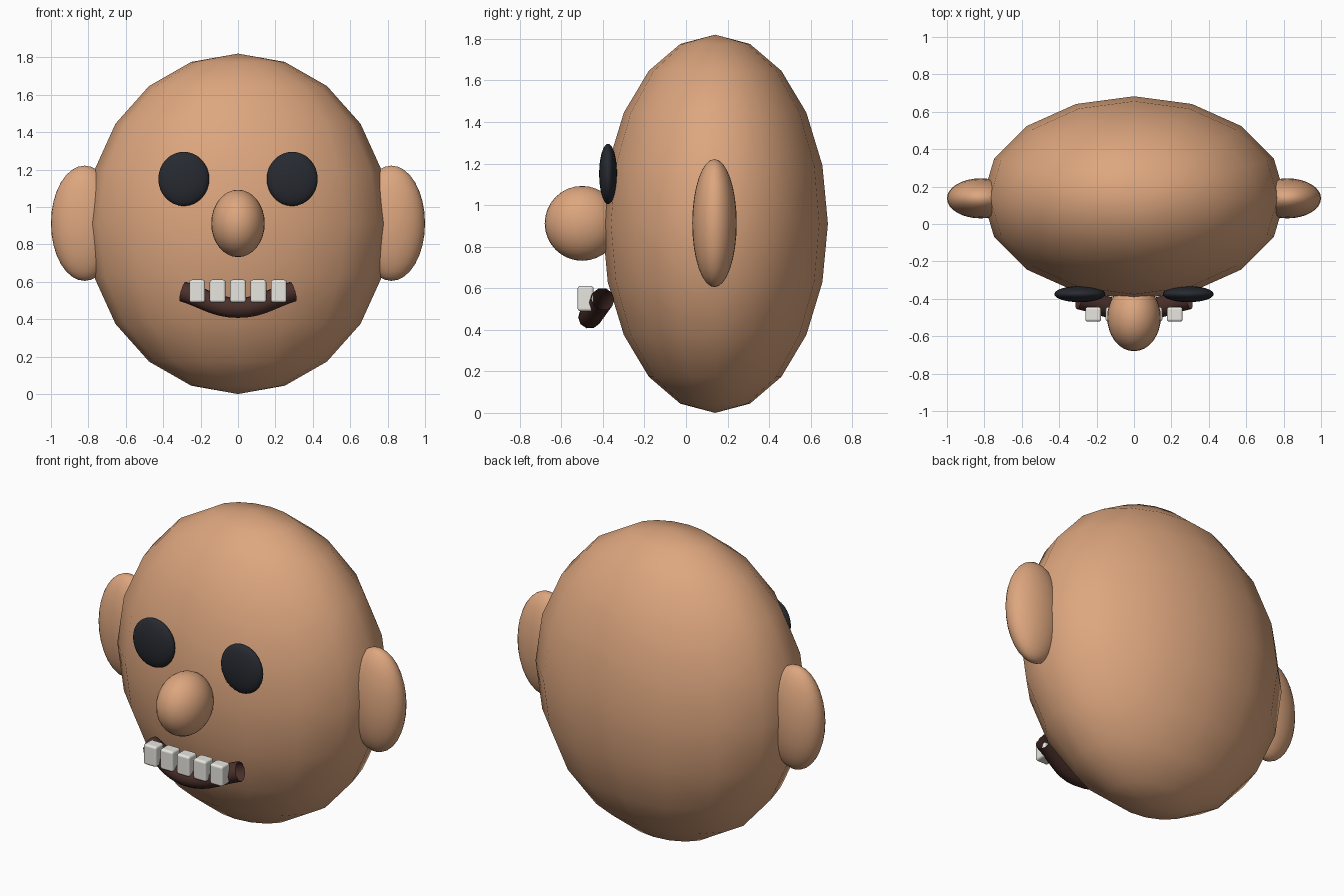
import bpy

if "Cube" in bpy.data.objects:
    bpy.data.objects.remove(bpy.data.objects["Cube"])


def material(name, rgb):
    m = bpy.data.materials.new(name)
    m.diffuse_color = (*rgb, 1)
    m.use_nodes = True
    m.node_tree.nodes["Principled BSDF"].inputs["Base Color"].default_value = m.diffuse_color
    return m


SKIN = material("skin", (0.72, 0.38, 0.21))
DARK = material("eye_dark", (0.02, 0.023, 0.03))
LIP = material("lip", (0.07, 0.03, 0.024))
WHITE = material("enamel", (0.8, 0.79, 0.74))


def ellipsoid(name, loc, radii, mat, segments=32, rings=16):
    bpy.ops.mesh.primitive_uv_sphere_add(
        segments=segments, ring_count=rings, radius=1, location=loc)
    ob = bpy.context.object
    ob.name = name
    ob.scale = radii
    bpy.ops.object.transform_apply(location=False, rotation=False, scale=True)
    bpy.ops.object.shade_smooth()
    ob.data.materials.append(mat)
    return ob


# Head (coarse sphere) and nose
ellipsoid("head", (0, 0.14, 0.91), (0.81, 0.543, 0.91), SKIN, 16, 10)
ellipsoid("nose", (0, -0.5, 0.912), (0.143, 0.18, 0.18), SKIN)

# Ears and eyes, one per side
for side, label in ((-1, "left"), (1, "right")):
    ellipsoid("ear_" + label, (side * 0.82, 0.137, 0.913),
              (0.18, 0.107, 0.308), SKIN)
    ellipsoid("eye_" + label, (side * 0.29, -0.375, 1.15),
              (0.136, 0.043, 0.145), DARK)

# Mouth: open-ended tube along a smile curve
curve = bpy.data.curves.new("mouth", 'CURVE')
curve.dimensions = '3D'
curve.bevel_depth = 0.056
curve.bevel_resolution = 3
curve.resolution_u = 8
spline = curve.splines.new('BEZIER')
spline.bezier_points.add(2)
path = [(-0.295, -0.4, 0.548), (0, -0.463, 0.461), (0.295, -0.4, 0.548)]
for point, co in zip(spline.bezier_points, path):
    point.co = co
    point.handle_left_type = point.handle_right_type = 'AUTO'
mouth = bpy.data.objects.new("mouth", curve)
bpy.context.collection.objects.link(mouth)
curve.materials.append(LIP)

# Teeth: a straight row of rounded blocks
for i in range(5):
    bpy.ops.mesh.primitive_cube_add(size=1, location=((i - 2) * 0.109, -0.483, 0.55))
    tooth = bpy.context.object
    tooth.name = f"tooth_{i + 1}"
    tooth.scale = (0.085, 0.078, 0.122)
    bpy.ops.object.transform_apply(location=False, rotation=False, scale=True)
    bpy.ops.object.shade_smooth()
    bevel = tooth.modifiers.new("bevel", 'BEVEL')
    bevel.width = 0.014
    bevel.segments = 3
    bevel.harden_normals = True
    tooth.data.materials.append(WHITE)
